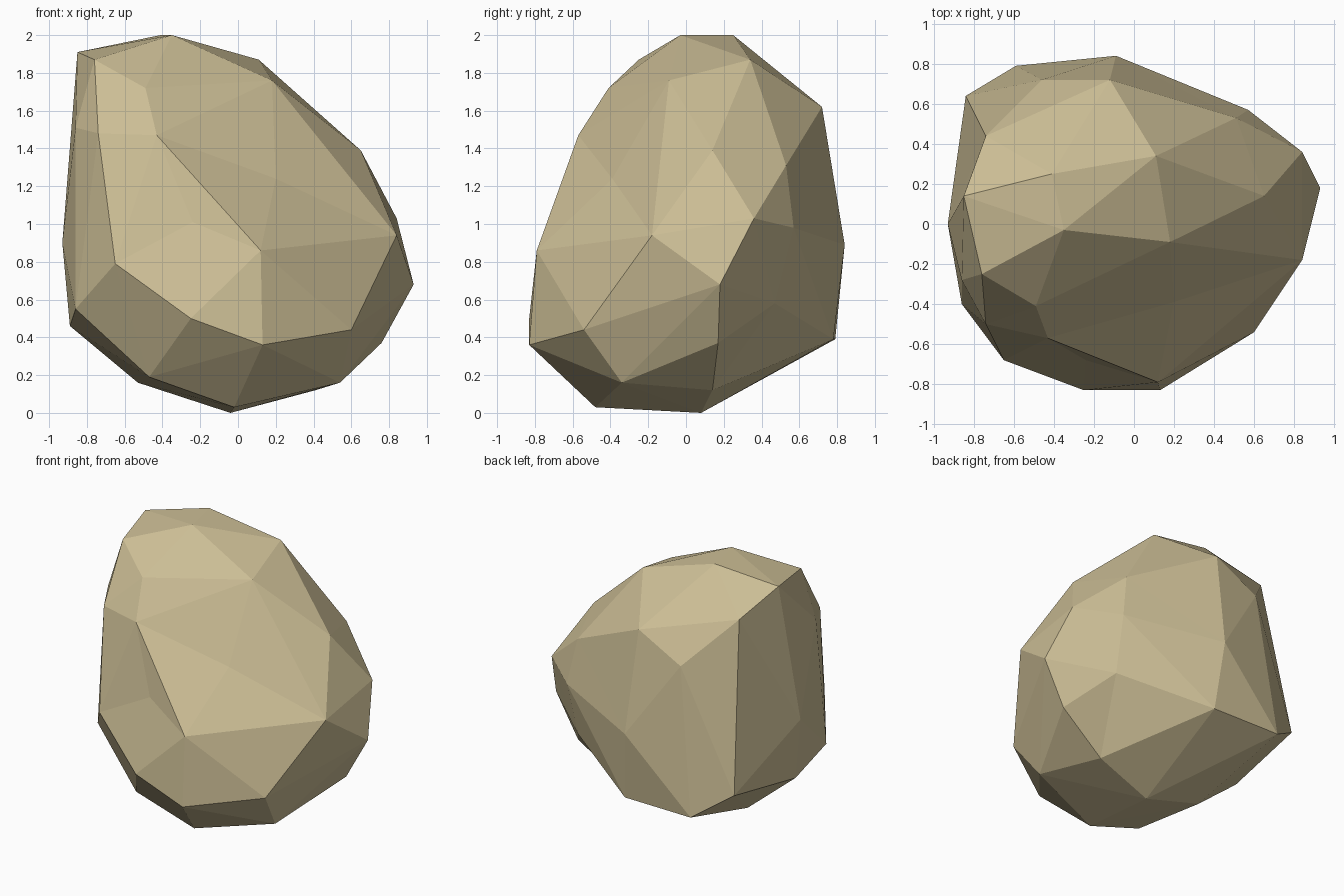
import bpy
import bmesh
from mathutils import Vector

# Remove the default object
default_cube = bpy.data.objects.get("Cube")
if default_cube:
    bpy.data.objects.remove(default_cube, do_unlink=True)


def make_material(name, colour):
    material = bpy.data.materials.new(name)
    material.use_nodes = True
    material.diffuse_color = colour
    shader = material.node_tree.nodes["Principled BSDF"]
    shader.inputs["Base Color"].default_value = colour
    shader.inputs["Roughness"].default_value = 0.9
    return material


# Corner points of the boulder, grouped by the side of the stone they belong to
crown = [(.11, .34, 1.87), (.18, -.09, 1.76), (-.35, -.03, 2), (-.41, .25, 2),
         (-.85, .14, 1.91), (-.76, -.25, 1.87), (-.49, -.41, 1.72)]
front_side = [(-.43, -.57, 1.47), (-.74, -.5, 1.48), (.2, -.39, 1.24),
              (-.24, -.68, 1.01), (.12, -.79, .86), (-.65, -.68, .79),
              (-.25, -.83, .5), (.13, -.83, .36)]
left_side = [(.65, .14, 1.39), (.84, -.18, .94), (.84, .36, 1.03),
             (.93, .18, .68), (.6, -.54, .44), (.76, .17, .37)]
right_side = [(-.86, -.28, 1.51), (-.93, 0, .9), (-.86, -.4, .55),
              (-.89, 0, .46), (-.84, .64, .56)]
back_side = [(-.74, .44, 1.75), (-.12, .72, 1.62), (-.46, .72, 1.44),
             (.51, .53, 1.31), (.57, .57, .98), (-.09, .84, .89),
             (.55, .47, .58), (-.05, .78, .39), (-.59, .79, .39)]
underside = [(.54, -.34, .16), (.41, .14, .12), (-.04, .08, 0),
             (-.02, -.48, .03), (-.53, .04, .16), (-.47, -.51, .19)]


def wrap_points(name, points, centre, roundness):
    """Skin a point cloud: hull a rounded copy, then restore the real corners,
    so that shallow dents keep their own corner."""
    bm = bmesh.new()
    home = {}
    for point in map(Vector, points):
        offset = point - centre
        vert = bm.verts.new(offset * offset.length ** -roundness)
        home[vert] = point
    bmesh.ops.convex_hull(bm, input=bm.verts[:], use_existing_faces=False)
    for vert in bm.verts[:]:
        if vert.link_faces:
            vert.co = home[vert]
        else:
            bm.verts.remove(vert)
    bmesh.ops.recalc_face_normals(bm, faces=bm.faces[:])
    mesh = bpy.data.meshes.new(name)
    bm.to_mesh(mesh)
    bm.free()
    obj = bpy.data.objects.new(name, mesh)
    bpy.context.collection.objects.link(obj)
    return obj


# The boulder: one flat-shaded faceted stone
boulder = wrap_points(
    "boulder",
    crown + front_side + left_side + right_side + back_side + underside,
    centre=Vector((-.05, 0, .97)),
    roundness=.5,
)
boulder.data.materials.append(make_material("sandstone", (.60, .51, .30, 1)))
for polygon in boulder.data.polygons:
    polygon.use_smooth = False
